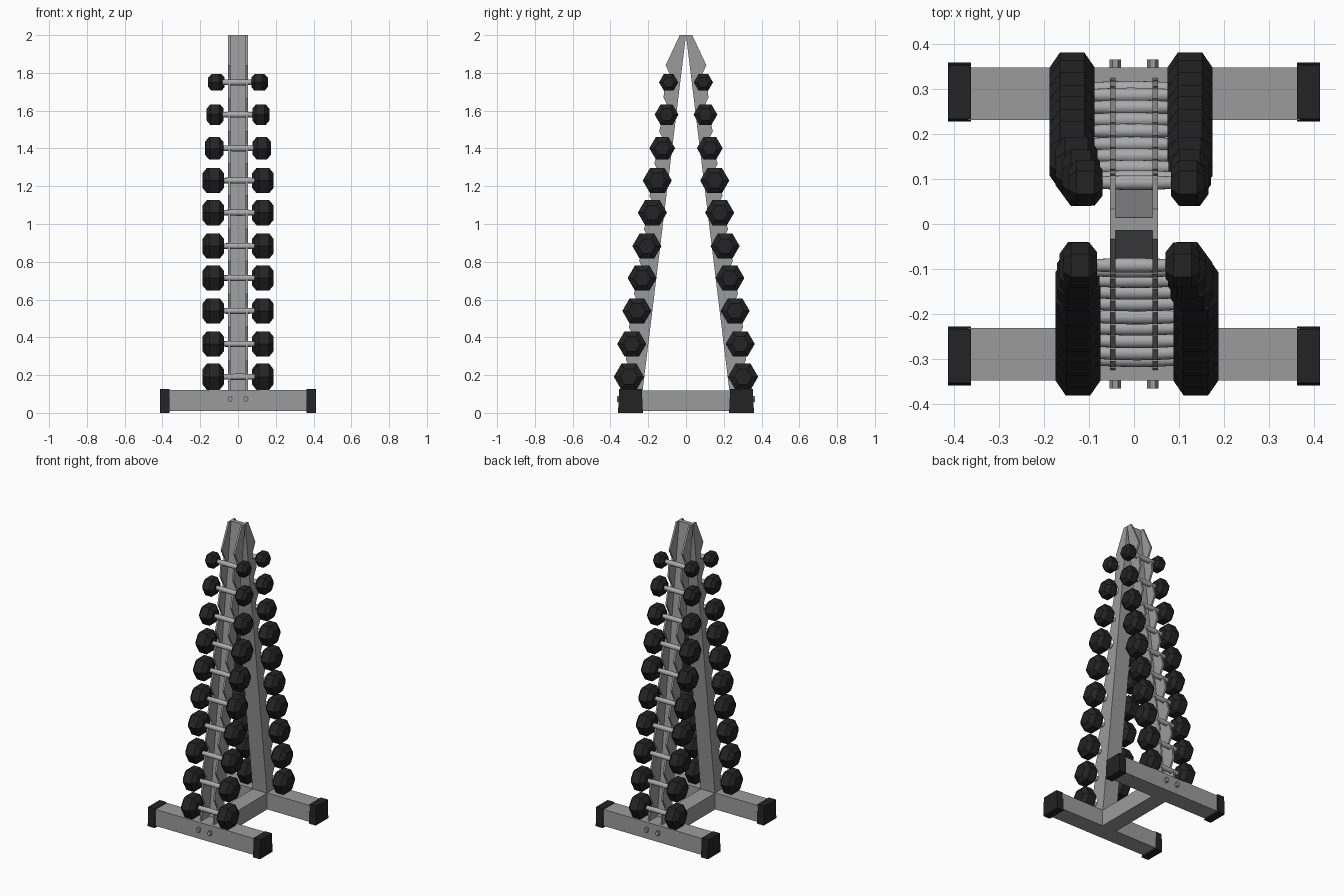
import bpy, bmesh, math
from mathutils import Matrix, Vector

if "Cube" in bpy.data.objects:
    bpy.data.objects.remove(bpy.data.objects["Cube"])


def material(name, rgb):
    m = bpy.data.materials.new(name)
    m.diffuse_color = (*rgb, 1)
    m.use_nodes = True
    m.node_tree.nodes["Principled BSDF"].inputs["Base Color"].default_value = m.diffuse_color
    return m


STEEL = material("grey steel", (0.33, 0.33, 0.33))
CHROME = material("handle metal", (0.40, 0.40, 0.40))
RUBBER = material("black rubber", (0.017, 0.017, 0.017))


def finish(name, bm, mat, turn=False, smooth=False):
    """Make an object; turn = rotate half a turn about z for the front side."""
    if turn:
        bmesh.ops.transform(bm, matrix=Matrix.Rotation(math.pi, 4, 'Z'), verts=bm.verts)
    bmesh.ops.recalc_face_normals(bm, faces=bm.faces)
    me = bpy.data.meshes.new(name)
    bm.to_mesh(me)
    bm.free()
    me.materials.append(mat)
    ob = bpy.data.objects.new(name, me)
    bpy.context.collection.objects.link(ob)
    if smooth:
        bpy.context.view_layer.objects.active = ob
        ob.select_set(True)
        bpy.ops.object.shade_smooth_by_angle(angle=math.radians(40))
        ob.select_set(False)


def add_box(bm, x0, x1, y0, y1, z0, z1):
    r = bmesh.ops.create_cube(bm, size=1)
    bmesh.ops.scale(bm, vec=(x1 - x0, y1 - y0, z1 - z0), verts=r["verts"])
    bmesh.ops.translate(bm, vec=((x0 + x1) / 2, (y0 + y1) / 2, (z0 + z1) / 2), verts=r["verts"])
    return r["verts"]


def add_lathe(bm, rings, n, cy, cz):
    """Rings of (x, radius) around an axis along x."""
    loops = [[bm.verts.new((x, cy + r * math.cos(2 * math.pi * k / n),
                            cz + r * math.sin(2 * math.pi * k / n))) for k in range(n)]
             for x, r in rings]
    for a, b in zip(loops, loops[1:]):
        for k in range(n):
            bm.faces.new((a[k], a[(k + 1) % n], b[(k + 1) % n], b[k]))
    bm.faces.new(loops[0])
    bm.faces.new(loops[-1])


def add_plate(bm, profile, x0, x1):
    """Side profile of (y, z) points extruded along x."""
    f = bm.faces.new([bm.verts.new((x0, y, z)) for y, z in profile])
    r = bmesh.ops.extrude_face_region(bm, geom=[f])
    bmesh.ops.translate(bm, vec=(x1 - x0, 0, 0),
                        verts=[v for v in r["geom"] if isinstance(v, bmesh.types.BMVert)])


# y, z, hex radius, outer half length, inner half length, sideways offset
DUMBBELLS = [
    (0.092, 1.750, 0.051, 0.1515, 0.0765, 0.006),
    (0.103, 1.579, 0.063, 0.163, 0.079, 0.003),
    (0.126, 1.401, 0.068, 0.173, 0.079, -0.002),
    (0.152, 1.230, 0.077, 0.1815, 0.081, -0.0065),
    (0.178, 1.060, 0.077, 0.1815, 0.081, -0.0065),
    (0.207, 0.883, 0.077, 0.1815, 0.081, -0.0065),
    (0.232, 0.714, 0.077, 0.1815, 0.081, -0.0065),
    (0.260, 0.540, 0.077, 0.1815, 0.081, -0.0065),
    (0.287, 0.365, 0.077, 0.1815, 0.081, -0.0065),
    (0.302, 0.191, 0.080, 0.1815, 0.081, -0.0065),
]

# Notched side profile of the upright: a tooth and a cradle for each dumbbell
notched = [(0.0, 2.0), (0.033, 2.0)]
for y, z, *_ in DUMBBELLS:
    notched += [(y + 0.016, z + 0.09), (y - 0.017, z + 0.022), (y - 0.016, z - 0.010),
                (y, z - 0.017), (y + 0.014, z - 0.012), (y + 0.019, z - 0.004)]
notched += [(0.325, 0.115), (0.23, 0.115)]
web = [(0.0, 2.0), (0.014, 2.0), (0.244, 0.115), (0.23, 0.115)]

for side, turn in (("back", False), ("front", True)):
    # Channel-shaped upright
    bm = bmesh.new()
    add_plate(bm, notched, -0.053, -0.041)
    add_plate(bm, notched, 0.041, 0.053)
    add_plate(bm, web, -0.041, 0.041)
    finish(side + "_upright", bm, STEEL, turn)

    # Cross foot
    bm = bmesh.new()
    add_box(bm, -0.37, 0.37, 0.232, 0.348, 0.01, 0.12)
    finish(side + "_foot", bm, STEEL, turn)

    # Rubber end caps, slightly narrower at the top
    bm = bmesh.new()
    for x0, x1 in ((-0.414, -0.363), (0.363, 0.414)):
        for v in add_box(bm, x0, x1, 0.228, 0.360, 0, 0.126):
            if v.co.z > 0.1:
                v.co.y += 0.006 if v.co.y < 0.29 else -0.006
    finish(side + "_foot_caps", bm, RUBBER, turn)

    # Bolts on the outer face of the foot
    bm = bmesh.new()
    for x in (-0.042, 0.042):
        m = (Matrix.Translation((x, 0.354, 0.073)) @ Matrix.Rotation(math.pi / 2, 4, 'X')
             @ Matrix.Diagonal((0.7, 1, 1, 1)) @ Matrix.Rotation(math.pi / 6, 4, 'Z'))
        bmesh.ops.create_cone(bm, cap_ends=True, segments=6, radius1=0.018, radius2=0.018,
                              depth=0.024, matrix=m)
    finish(side + "_foot_bolts", bm, STEEL, turn)

    # Dumbbells: bulged handle and two chamfered hexagonal heads
    for i, (y, z, r, outer, inner, off) in enumerate(DUMBBELLS, 1):
        bm = bmesh.new()
        e = inner + 0.005
        add_lathe(bm, [(off + t * e, 0.0165 - 0.003 * t * t)
                       for t in (-1, -0.6, -0.3, 0, 0.3, 0.6, 1)], 16, y, z)
        finish(f"{side}_dumbbell_handle_{i}", bm, CHROME, turn, smooth=True)

        bm = bmesh.new()
        w = outer - inner
        for s in (-1, 1):
            add_lathe(bm, [(off + s * (inner + f * w), r * k)
                           for f, k in ((0, 0.58), (0.23, 1), (0.77, 1), (1, 0.58))], 6, y, z)
        finish(f"{side}_dumbbell_heads_{i}", bm, RUBBER, turn)

# Beam joining the two feet
bm = bmesh.new()
add_box(bm, -0.053, 0.053, -0.24, 0.24, 0.01, 0.119)
finish("base_beam", bm, STEEL)
